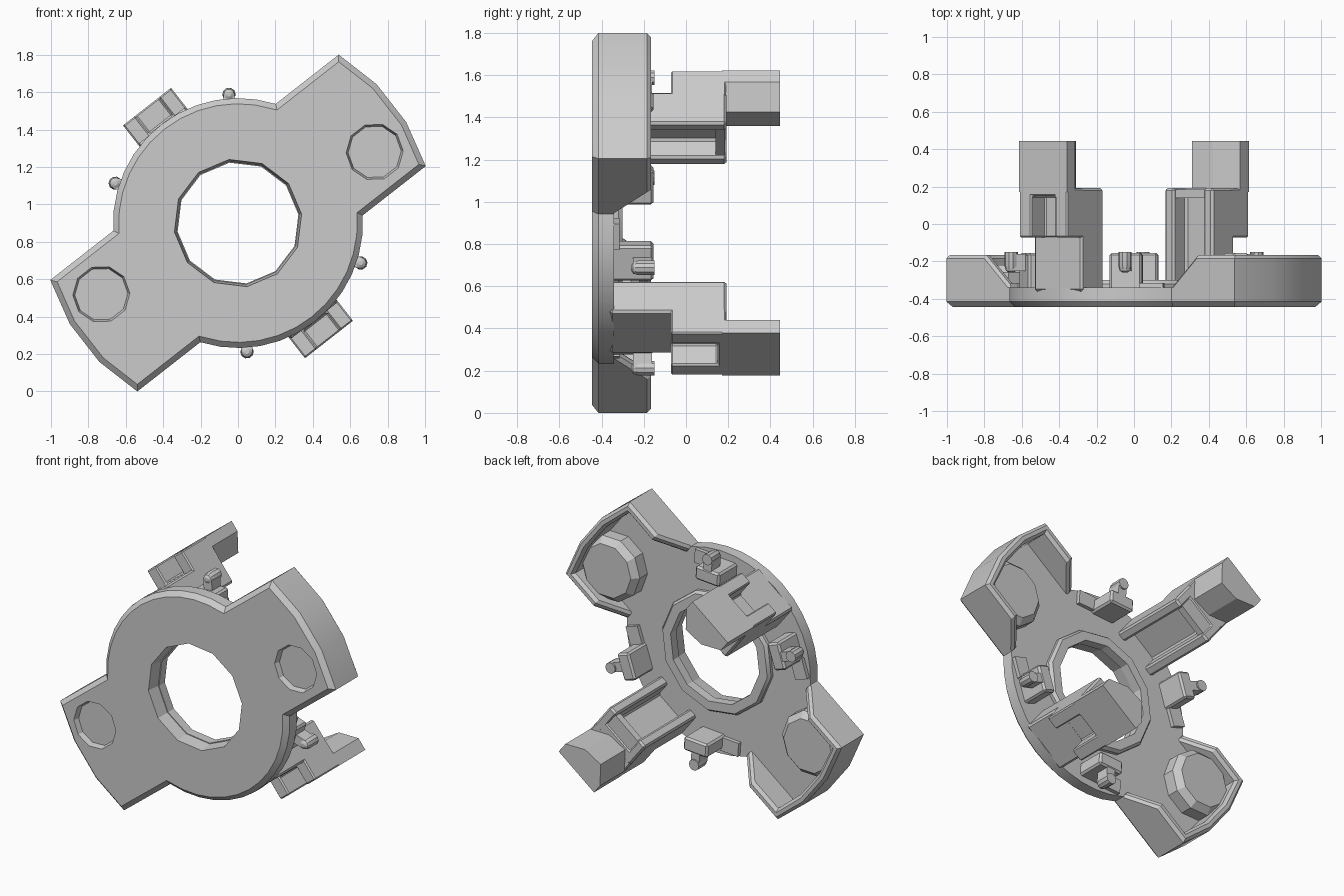
import bpy, bmesh
from math import sin, cos, radians, asin, pi
from mathutils import Vector

cube = bpy.data.objects.get("Cube")
if cube:
    bpy.data.objects.remove(cube, do_unlink=True)

TILT = radians(38)
CENTRE_Z = 0.9
FRONT, FLOOR, RIM, BACK = -0.445, -0.34, -0.165, 0.445
BODY_R, EAR_R, EAR_HALF = 0.668, 1.049, 0.378


def place(u, v, h):
    """Ear-aligned plane coordinates and depth to world space."""
    return Vector((u * cos(TILT) - v * sin(TILT), h,
                   CENTRE_Z + u * sin(TILT) + v * cos(TILT)))


def arc(r, a0, a1, n, cu=0, cv=0):
    return [(cu + r * cos(a0 + (a1 - a0) * i / n), cv + r * sin(a0 + (a1 - a0) * i / n))
            for i in range(n + 1)]


def circle(r, n, cu=0, cv=0):
    return arc(r, 0, 2 * pi, n, cu, cv)[:-1]


def loft(name, sections, closed=False):
    """Skin between equal-length loops of (u, v, h)."""
    bm = bmesh.new()
    loops = [[bm.verts.new(place(*p)) for p in s] for s in sections]
    pairs = list(zip(loops, loops[1:]))
    if closed:
        pairs.append((loops[-1], loops[0]))
    else:
        bm.faces.new(loops[0])
        bm.faces.new(loops[-1])
    for a, b in pairs:
        for i in range(len(a)):
            j = (i + 1) % len(a)
            bm.faces.new((a[i], a[j], b[j], b[i]))
    bmesh.ops.recalc_face_normals(bm, faces=bm.faces)
    mesh = bpy.data.meshes.new(name)
    bm.to_mesh(mesh)
    bm.free()
    ob = bpy.data.objects.new(name, mesh)
    bpy.context.collection.objects.link(ob)
    return ob


def prism(name, pts, h0, h1, side=1):
    return loft(name, [[(side * u, side * v, h) for u, v in pts] for h in (h0, h1)])


def turned(name, rings, n, cu=0, cv=0):
    """Stack of regular polygons given as (radius, depth)."""
    return loft(name, [[(u, v, h) for u, v in circle(r, n, cu, cv)] for r, h in rings])


def apply_all(ob):
    bpy.context.view_layer.objects.active = ob
    for m in list(ob.modifiers):
        bpy.ops.object.modifier_apply(modifier=m.name)


def cut(ob, cutter):
    m = ob.modifiers.new("cut", 'BOOLEAN')
    m.operation = 'DIFFERENCE'
    m.solver = 'EXACT'
    m.object = cutter
    apply_all(ob)
    bpy.data.objects.remove(cutter, do_unlink=True)


def bevel(ob, width):
    m = ob.modifiers.new("bevel", 'BEVEL')
    m.width = width
    m.segments = 1
    m.limit_method = 'ANGLE'
    apply_all(ob)


def box(u0, u1, v0, v1):
    return [(u0, v0), (u1, v0), (u1, v1), (u0, v1)]


# Base plate: round body with two opposite ears, chamfered at the front
ear_a = asin(EAR_HALF / EAR_R)
join_a = asin(EAR_HALF / BODY_R)
half = arc(EAR_R, -ear_a, ear_a, 3) + arc(BODY_R, join_a, pi - join_a, 12)
outline = half + [(-u, -v) for u, v in half]
plate = prism("base_plate", outline, FRONT + 0.03, FLOOR)
bm = bmesh.new()
bm.from_mesh(plate.data)
bm.faces.ensure_lookup_table()
front = min(bm.faces, key=lambda f: f.calc_center_median().y)
bmesh.ops.inset_region(bm, faces=[front], thickness=0.03, depth=0.03, use_even_offset=True)
bm.to_mesh(plate.data)
bm.free()
cut(plate, turned("hole_cutter", ((0.346, FRONT - 0.02), (0.326, FLOOR + 0.02)), 12))

# Raised lip around the central hole
lip = [(0.326, FLOOR - 0.02), (0.4, FLOOR - 0.02), (0.4, -0.32), (0.385, -0.3), (0.326, -0.3)]
loft("centre_lip", [[(r * cos(a), r * sin(a), h) for r, h in lip]
                    for a in (2 * pi * i / 12 for i in range(12))], closed=True)


def ear_wall(side):
    """Rim that follows the ear outline and slopes down toward the body."""
    t, c, low = 0.06, 0.02, FLOOR - 0.02
    in_half = EAR_HALF - t
    in_a = asin(in_half / (EAR_R - t))
    outer = arc(EAR_R, -ear_a, ear_a, 3)
    inner = arc(EAR_R - t, -in_a, in_a, 3)
    tops = [RIM] * 4
    for u, top in ((0.72, RIM), (0.55, FLOOR + 0.01)):
        outer = [(u, -EAR_HALF)] + outer + [(u, EAR_HALF)]
        inner = [(u, -in_half)] + inner + [(u, in_half)]
        tops = [top] + tops + [top]
    sections = []
    for o, i, top in zip(outer, inner, tops):
        o, i = Vector(o) * side, Vector(i) * side
        oc, ic = o.lerp(i, 0.3), i.lerp(o, 0.3)
        sections.append([(*o, low), (*o, top - c), (*oc, top),
                         (*ic, top), (*i, top - c), (*i, low)])
    loft("ear_wall", sections)


for side in (1, -1):
    ear_wall(side)

    # Shallow ear pocket at the front and the chamfered boss behind it
    pocket = (0.81 * side, -0.15 * side)
    cut(plate, turned("pocket_cutter", ((0.156, FRONT - 0.01), (0.142, FRONT + 0.035)),
                      10, *pocket))
    turned("ear_boss", ((0.213, FLOOR - 0.01), (0.213, -0.26), (0.175, -0.22)), 10, *pocket)

    # Arm: channel post open toward the centre
    post = [(-0.163, 0.472), (-0.1, 0.472), (-0.1, 0.58), (0.1, 0.58),
            (0.1, 0.472), (0.163, 0.472), (0.163, 0.662), (-0.163, 0.662)]
    bevel(prism("arm_post", post, FLOOR - 0.02, 0.192, side), 0.012)
    prism("arm_post_cap", box(-0.11, 0.11, 0.49, 0.6), 0.14, 0.185, side)

    # Arm head: square block with an open notch, tapering inward past the post
    block = prism("arm_head", box(-0.163, 0.163, 0.64, 0.79), -0.072, 0.19, side)
    cut(block, prism("notch_cutter", box(-0.08, 0.08, 0.668, 0.9), -0.2, 0.15, side))
    bevel(block, 0.008)
    tip = [(-0.163, 0.79), (0.163, 0.79), (0.163, 0.72), (0.08, 0.605),
           (-0.05, 0.622), (-0.163, 0.71)]
    prism("arm_tip", tip, 0.17, BACK, side)

    # Tabs with rounded pins on both sides of each arm
    for way in (-1, 1):
        a = radians(90 + 34 * way)

        def spin(pts):
            return [(r * cos(a) - t * way * sin(a), r * sin(a) + t * way * cos(a))
                    for r, t in pts]

        tab = prism("tab", spin(box(0.53, 0.62, -0.09, 0.085)), FLOOR - 0.02, -0.155, side)
        bevel(tab, 0.012)
        prism("tab_step", spin(box(0.54, 0.63, 0.07, 0.2)), FLOOR - 0.02, -0.315, side)
        prism("pin_rib", spin(box(0.6, 0.69, -0.03, 0.03)), -0.25, -0.16, side)
        u, v = spin([(0.69, 0)])[0]
        rings = ((0.012, -0.26), (0.028, -0.25), (0.036, -0.225), (0.036, -0.15))
        turned("pin", rings, 10, side * u, side * v)

# Smooth shading with crisp edges
for ob in bpy.context.collection.objects:
    ob.select_set(ob.type == 'MESH')
bpy.context.view_layer.objects.active = plate
bpy.ops.object.shade_smooth_by_angle(angle=radians(25))
